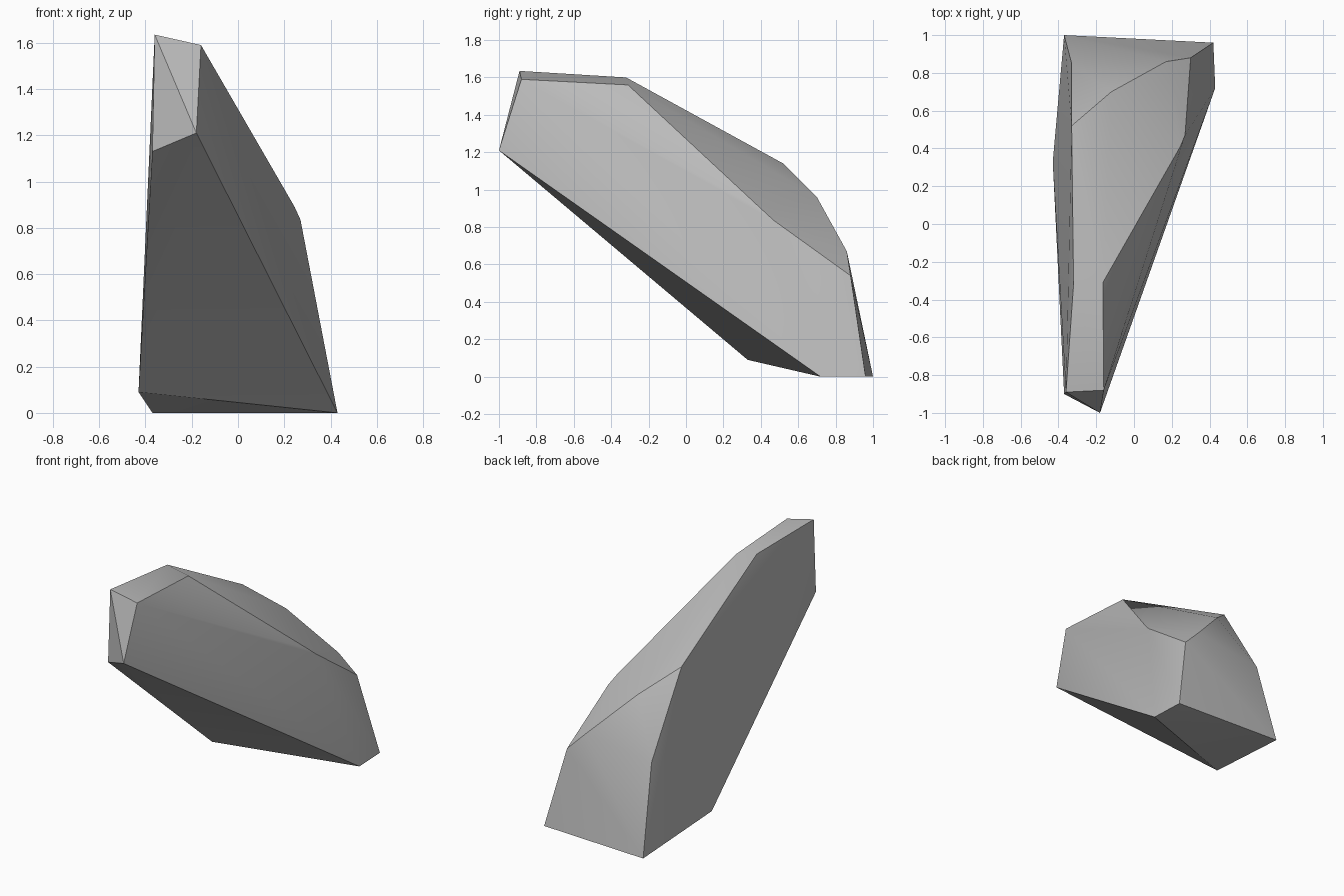
import bpy
import bmesh
import math

cube = bpy.data.objects.get("Cube")
if cube:
    bpy.data.objects.remove(cube, do_unlink=True)

# Stone colour
stone = bpy.data.materials.new("grey stone")
stone.use_nodes = True
grey = (0.5, 0.5, 0.5, 1)
stone.diffuse_color = grey
stone.node_tree.nodes["Principled BSDF"].inputs["Base Color"].default_value = grey

# Corners of the chipped boulder, grouped by region
nose = [(-0.18, -1, 1.21), (-0.37, -0.9, 1.13),
        (-0.36, -0.89, 1.635), (-0.16, -0.88, 1.59)]
crest = [(-0.32, -0.32, 1.6), (-0.165, -0.31, 1.56), (-0.33, 0.52, 1.14)]
shoulder = [(0.245, 0.41, 0.89), (0.27, 0.47, 0.835),
            (0.3, 0.88, 0.54), (0.17, 0.86, 0.67), (-0.12, 0.7, 0.96)]
heel = [(-0.33, 0.85, 0.6), (-0.37, 1, 0), (0.42, 0.96, 0)]
underside = [(0.43, 0.72, 0), (-0.43, 0.33, 0.09)]

# Wrap the corners in a faceted skin
bm = bmesh.new()
for corner in nose + crest + shoulder + heel + underside:
    bm.verts.new(corner)
bmesh.ops.convex_hull(bm, input=bm.verts)
loose = [v for v in bm.verts if not v.link_faces]
bmesh.ops.delete(bm, geom=loose, context="VERTS")
bmesh.ops.recalc_face_normals(bm, faces=bm.faces)

mesh = bpy.data.meshes.new("boulder")
bm.to_mesh(mesh)
bm.free()
mesh.materials.append(stone)

boulder = bpy.data.objects.new("boulder", mesh)
bpy.context.collection.objects.link(boulder)

# Soften the shallow facets, keep the chipped edges crisp
bpy.ops.object.select_all(action="DESELECT")
boulder.select_set(True)
bpy.context.view_layer.objects.active = boulder
bpy.ops.object.shade_smooth_by_angle(angle=math.radians(30))
